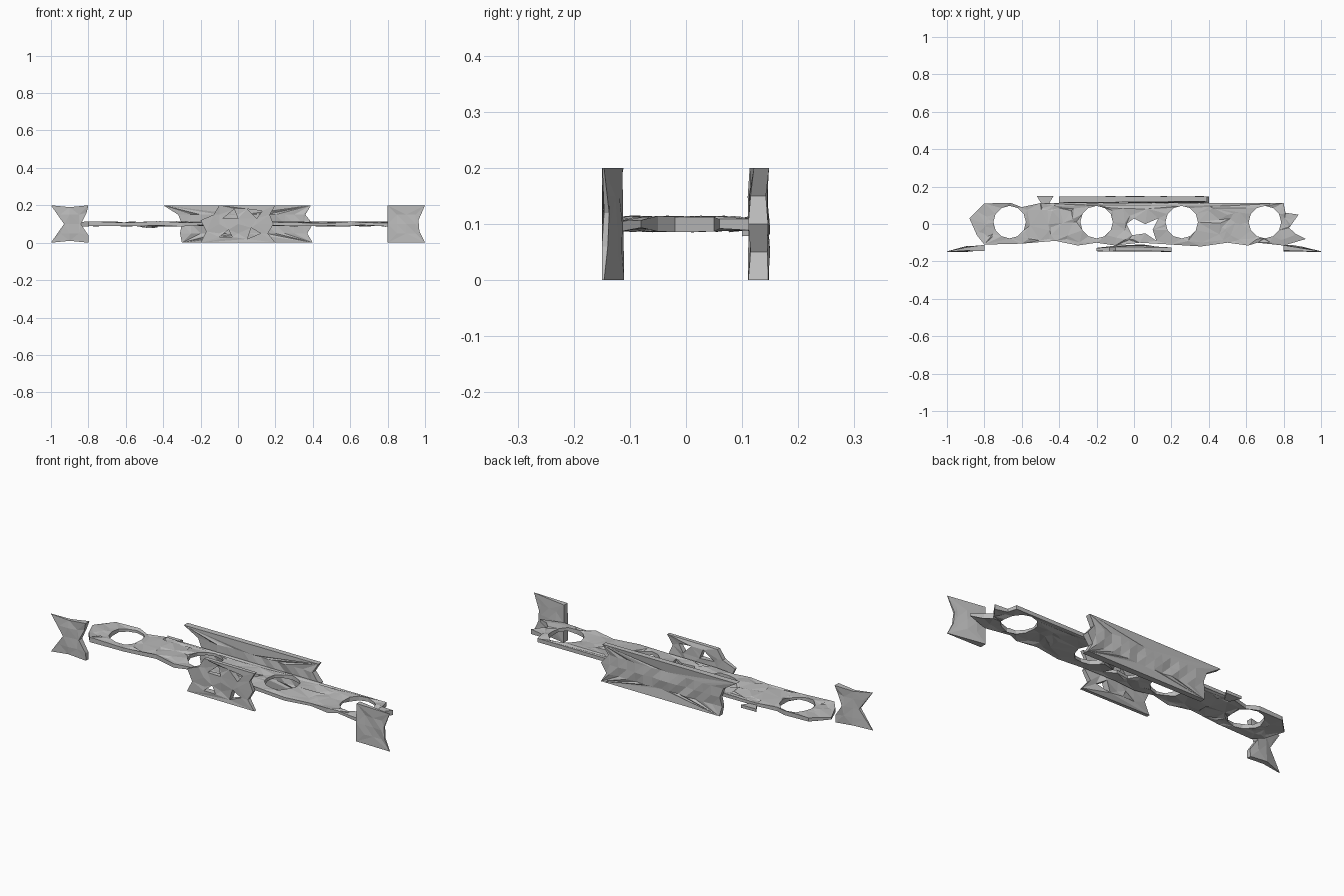
import bpy
import bmesh
import math
import random
from mathutils import Vector
from mathutils.geometry import delaunay_2d_cdt

random.seed(4)
if "Cube" in bpy.data.objects:
    bpy.data.objects.remove(bpy.data.objects["Cube"])

grey = bpy.data.materials.new("plain_grey")
grey.use_nodes = True
grey.diffuse_color = (0.5, 0.5, 0.5, 1)
grey.node_tree.nodes["Principled BSDF"].inputs["Base Color"].default_value = (0.5, 0.5, 0.5, 1)


def inside(p, loops):
    """Even-odd test, so loops within the outline act as gaps."""
    odd = False
    for loop in loops:
        for a, b in zip(loop, loop[1:] + loop[:1]):
            if (a[1] > p.y) != (b[1] > p.y):
                if p.x < a[0] + (p.y - a[1]) * (b[0] - a[0]) / (b[1] - a[1]):
                    odd = not odd
    return odd


def faceted_plate(name, loops, points, outer, inner, upright, dent):
    """Triangulated slab whose two skins are dented at random."""
    verts, edges = [], []
    for loop in loops:
        start, n = len(verts), len(loop)
        verts += [Vector(p) for p in loop]
        edges += [(start + i, start + (i + 1) % n) for i in range(n)]
    verts += [Vector(p) for p in points if inside(Vector(p), loops)]
    flat, _, tris = delaunay_2d_cdt(verts, edges, [], 0, 1e-4)[:3]
    tris = [t for t in tris if inside(sum((flat[i] for i in t), Vector((0, 0))) / 3, loops)]

    bm = bmesh.new()
    skins = []
    for side in (0, 1):
        skin = []
        for p in flat:
            depth = inner(p.x) - outer
            t = random.random() * dent
            w = outer + depth * ((1 - t) if side else t)
            skin.append(bm.verts.new((p.x, w, p.y) if upright else (p.x, p.y, w)))
        skins.append(skin)
    count = {}
    for t in tris:
        bm.faces.new([skins[0][i] for i in t])
        bm.faces.new([skins[1][i] for i in reversed(t)])
        for a, b in zip(t, t[1:] + t[:1]):
            key = (min(a, b), max(a, b))
            count[key] = count.get(key, 0) + 1
    # Side walls along every open edge
    for (a, b), used in count.items():
        if used == 1:
            bm.faces.new([skins[0][a], skins[0][b], skins[1][b], skins[1][a]])
    bmesh.ops.delete(bm, geom=[v for v in bm.verts if not v.link_faces], context='VERTS')
    bmesh.ops.recalc_face_normals(bm, faces=bm.faces[:])
    mesh = bpy.data.meshes.new(name)
    bm.to_mesh(mesh)
    bm.free()
    mesh.materials.append(grey)
    obj = bpy.data.objects.new(name, mesh)
    bpy.context.collection.objects.link(obj)
    return obj


def ring(cx, cy, r, sides=12):
    return [(cx + r * math.cos(math.tau * i / sides), cy + r * math.sin(math.tau * i / sides))
            for i in range(sides)]


def lattice(x0, x1, step):
    return [(x0 + i * step, j * 0.05) for i in range(1, round((x1 - x0) / step)) for j in range(1, 4)]


# Flat web with round openings and a torn gap near the middle
web_outline = [(-0.88, 0.03), (-0.8, 0.11), (-0.66, 0.113), (-0.6, 0.09), (-0.5, 0.112),
               (0.8, 0.112), (0.81, 0.06), (0.88, 0.05), (0.83, -0.02), (0.86, -0.05),
               (0.92, -0.08), (0.8, -0.115), (0.66, -0.1), (0.61, -0.115), (0.5, -0.1),
               (0.36, -0.12), (0.2, -0.11), (0.03, -0.1), (-0.1, -0.115), (-0.2, -0.1),
               (-0.3, -0.115), (-0.42, -0.09), (-0.6, -0.105), (-0.8, -0.11), (-0.84, -0.06)]
web_loops = [web_outline] + [ring(x, 0.01, 0.087) for x in (-0.665, -0.2, 0.255, 0.7)]
web_loops.append([(-0.01, -0.06), (-0.04, 0), (0, 0.03), (0.06, 0), (0.13, 0.03),
                  (0.1, -0.03), (0.12, -0.09), (0.06, -0.05)])
web_points = [(random.uniform(-0.86, 0.86), random.uniform(-0.1, 0.1)) for _ in range(130)]
faceted_plate("web", web_loops, web_points, 0.085, lambda x: 0.115, False, 0.35)

# Rear flange with one pointed corner and torn right-hand cells
rear_outline = [(-0.3, 0), (0.4, 0), (0.37, 0.05), (0.4, 0.1), (0.36, 0.15), (0.39, 0.2),
                (-0.4, 0.2), (-0.32, 0.15), (-0.3, 0.1), (-0.31, 0.05)]
faceted_plate("rear_flange", [rear_outline], lattice(-0.3, 0.4, 0.05),
              0.15, lambda x: 0.11, True, 0.3)

# Front middle flange with triangular gaps
front_outline = [(-0.2, 0), (0.2, 0), (0.16, 0.05), (0.19, 0.1), (0.17, 0.15), (0.2, 0.2),
                 (-0.1, 0.2), (-0.13, 0.15), (-0.2, 0.12), (-0.17, 0.06)]
gaps = [[(-0.08, 0.13), (-0.02, 0.18), (0, 0.13)], [(0.05, 0.18), (0.13, 0.17), (0.1, 0.13)],
        [(-0.1, 0.03), (-0.05, 0.07), (-0.03, 0.03)], [(0.05, 0.02), (0.07, 0.08), (0.12, 0.05)]]
faceted_plate("front_flange", [front_outline] + gaps, lattice(-0.2, 0.2, 0.1),
              -0.15, lambda x: -0.11 - 0.12 * max(0, abs(x) - 0.06), True, 0.3)


# Waisted end flanges, thinning towards the tips
def end_depth(x):
    return -0.145 + 0.035 * min(1, (1 - abs(x)) / 0.12)


right_end = [(-1, 0), (-0.9, 0.01), (-0.8, 0), (-0.8, 0.04), (-0.84, 0.1), (-0.81, 0.16),
             (-0.8, 0.2), (-0.9, 0.19), (-1, 0.2), (-0.93, 0.1)]
left_end = [(0.8, 0), (1, 0), (0.97, 0.06), (0.965, 0.12), (1, 0.2), (0.8, 0.2), (0.8, 0.1)]
faceted_plate("right_end_flange", [right_end], lattice(-1, -0.8, 0.05),
              -0.15, end_depth, True, 0.3)
faceted_plate("left_end_flange", [left_end], lattice(0.8, 1, 0.05),
              -0.15, end_depth, True, 0.3)

# Loose splinter on the back edge of the web
faceted_plate("back_splinter", [[(-0.52, 0.15), (-0.43, 0.15), (-0.46, 0.1), (-0.49, 0.1)]], [],
              0.075, lambda x: 0.105, False, 0.3)
